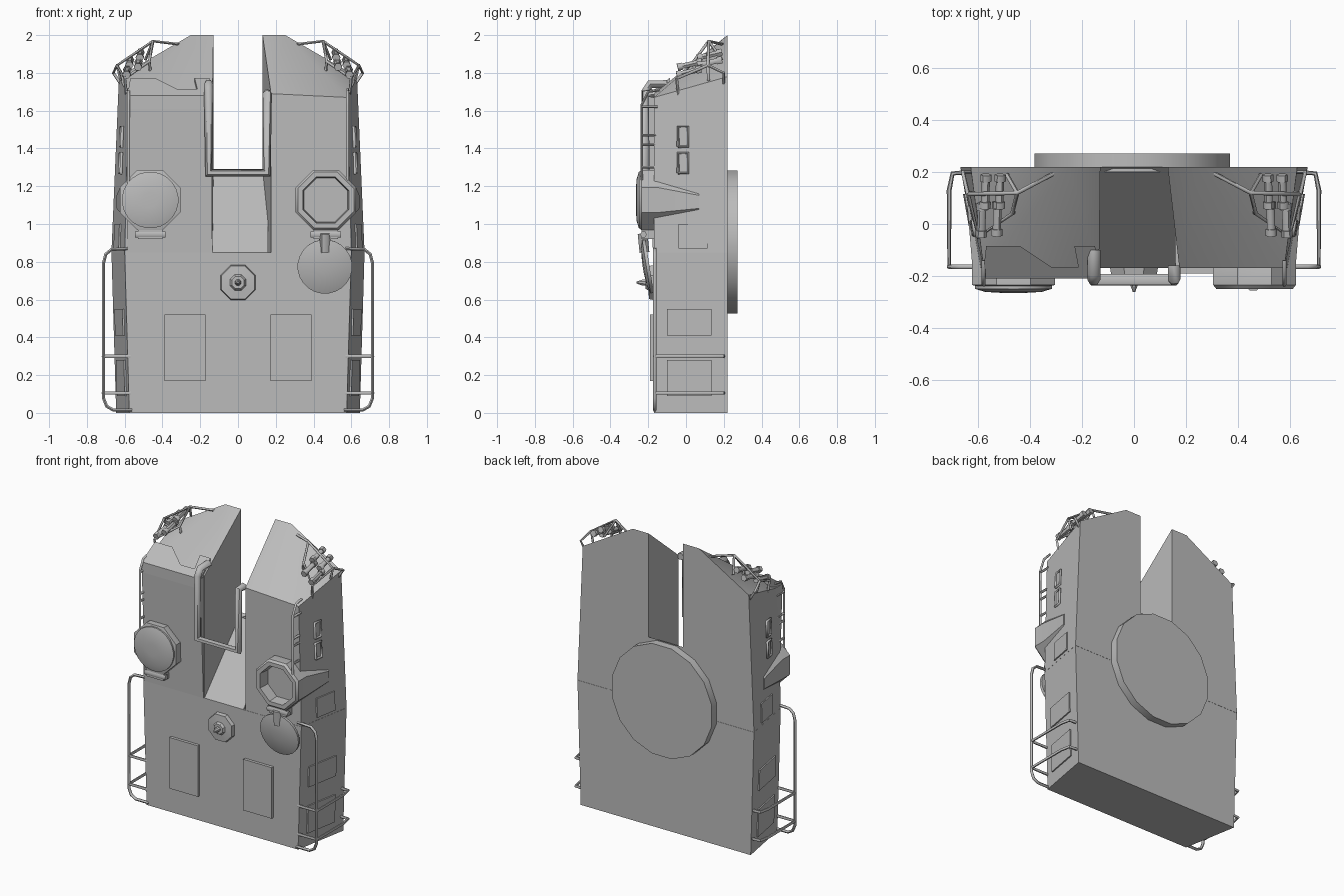
import bpy, bmesh, math
from mathutils import Vector, Matrix

if "Cube" in bpy.data.objects:
    bpy.data.objects.remove(bpy.data.objects["Cube"], do_unlink=True)

GREY = (0.5, 0.5, 0.5, 1)
paint = bpy.data.materials.new("grey_paint")
paint.use_nodes = True
paint.diffuse_color = GREY
paint.node_tree.nodes["Principled BSDF"].inputs["Base Color"].default_value = GREY


def add(name, mesh, angle=35):
    mesh.materials.clear()
    mesh.materials.append(paint)
    for p in mesh.polygons:
        p.use_smooth = True
    mesh.set_sharp_from_angle(angle=math.radians(angle))
    ob = bpy.data.objects.new(name, mesh)
    bpy.context.collection.objects.link(ob)
    return ob


def loft(name, rings, angle=35):
    """Skin a list of equal-length point rings and cap both ends."""
    bm = bmesh.new()
    rows = [[bm.verts.new(p) for p in ring] for ring in rings]
    n = len(rows[0])
    for a, b in zip(rows, rows[1:]):
        for i in range(n):
            bm.faces.new((a[i], a[(i + 1) % n], b[(i + 1) % n], b[i]))
    bm.faces.new(rows[0])
    bm.faces.new(rows[-1])
    bmesh.ops.triangulate(bm, faces=[f for f in bm.faces if len(f.verts) == 5])
    bmesh.ops.recalc_face_normals(bm, faces=bm.faces)
    mesh = bpy.data.meshes.new(name)
    bm.to_mesh(mesh)
    bm.free()
    return add(name, mesh, angle)


def box(name, x, y, z):
    return loft(name, [[(x[0], y[0], h), (x[1], y[0], h), (x[1], y[1], h), (x[0], y[1], h)] for h in z])


def turned(name, steps, sides, angle=35):
    """Rings facing y; each step is (x, y, z, radius)."""
    turn = [2 * math.pi * (i + 0.5) / sides for i in range(sides)]
    return loft(name, [[(x + r * math.cos(t), y, z + r * math.sin(t)) for t in turn]
                       for x, y, z, r in steps], angle)


def rod(name, paths, r=0.009):
    """Round bars swept along one or more paths."""
    cu = bpy.data.curves.new(name, 'CURVE')
    cu.dimensions = '3D'
    cu.bevel_depth, cu.bevel_resolution, cu.use_fill_caps = r, 1, True
    for path in paths:
        sp = cu.splines.new('POLY')
        sp.points.add(len(path) - 1)
        for pt, co in zip(sp.points, path):
            pt.co = (*co, 1)
    tmp = bpy.data.objects.new(name + "_path", cu)
    bpy.context.collection.objects.link(tmp)
    mesh = bpy.data.meshes.new_from_object(tmp.evaluated_get(bpy.context.evaluated_depsgraph_get()))
    bpy.data.objects.remove(tmp)
    return add(name, mesh, 60)


FRONT, BACK, WAIST = -0.17, 0.22, 0.85


def side_x(y, z):
    """Half width of the hull at a depth and height."""
    t = (y - FRONT) / (BACK - FRONT)
    if z < WAIST:
        return 0.575 + 0.025 * z / WAIST + t * 0.07
    k = (z - WAIST) / 0.93
    return 0.6 - 0.02 * k + t * (0.07 - 0.02 * k)


# Lower hull and sloping floor of the centre slot
loft("lower_hull", [[(-side_x(FRONT, z), FRONT, z), (side_x(FRONT, z), FRONT, z),
                     (side_x(BACK, z), BACK, z), (-side_x(BACK, z), BACK, z)] for z in (0, WAIST - 0.001)])
loft("slot_floor", [[(x, BACK, WAIST - 0.05), (x, BACK, 1.29), (x, FRONT, WAIST), (x, FRONT, WAIST - 0.05)]
                    for x in (-0.16, 0.16)])

# Turret rear ring
turned("rear_disc", [(-0.007, 0.2, 0.905, 0.385), (-0.007, 0.272, 0.905, 0.385)], 16)

# Centre hub on the front
turned("front_hub", [(0, FRONT, 0.69, 0.1), (0, -0.195, 0.69, 0.095), (0, -0.2, 0.69, 0.045),
                     (0, -0.215, 0.69, 0.035)], 8)
turned("hub_pin", [(0, -0.2, 0.69, 0.018), (0, -0.235, 0.69, 0.016), (0, -0.262, 0.69, 0.005)], 8)

# Raised cover on the right cheek, with its notched top lip
loft("cheek_cover", [[(-0.585, y, z), (-0.14, y, z), (-0.14, -0.1, z), (-0.585, -0.1, z)]
                     for y, z in ((-0.175, WAIST), (-0.21, 1.68))])
lip = [(-0.585, -0.21), (-0.14, -0.21), (-0.15, -0.085), (-0.23, -0.085), (-0.215, -0.165),
       (-0.32, -0.165), (-0.44, -0.085), (-0.57, -0.085)]
loft("cover_lip", [[(x, y, 1.68 + (y + 0.21) * 0.75 - d) for x, y in lip] for d in (0.07, 0)])

# U-shaped guard across the slot
rod("slot_guard", [[(-0.155, -0.1, 1.74), (-0.155, -0.19, 1.74), (-0.155, -0.215, 1.7), (-0.155, -0.215, 1.27),
                    (0.155, -0.215, 1.27), (0.155, -0.215, 1.69), (0.155, -0.16, 1.69)]], 0.025)

for s, side in ((1, "left"), (-1, "right")):
    # Cheek block beside the slot
    inner = 0.175 if s > 0 else 0.135
    plan = [(0.13, BACK, 2.0), (0.25, BACK, 2.0), (0.63, BACK, 1.78),
            (0.58, FRONT, 1.67), (inner, FRONT, 1.69)]
    base = [(x if i not in (2, 3) else side_x(y, WAIST), y, WAIST) for i, (x, y, z) in enumerate(plan)]
    loft(side + "_cheek", [[(s * x, y, z) for x, y, z in ring] for ring in (base, plan)])

    # Front panel
    box(side + "_front_panel", sorted((s * 0.172, s * 0.388)), (-0.19, FRONT + 0.01), (0.17, 0.52))

    # Plates that follow the sloping hull side
    plates = [(-0.1, 0.135, 0.09, 0.28), (-0.1, 0.135, 0.41, 0.55), (-0.04, 0.115, 0.87, 1.0)]
    for i, (y0, y1, z0, z1) in enumerate(plates):
        loft(f"{side}_side_plate_{i + 1}",
             [[(s * (side_x(y, z) + d), y, z) for y, z in ((y0, z0), (y1, z0), (y1, z1), (y0, z1))]
              for d in (-0.01, 0.009)])

    # Small framed brackets
    for i, z in enumerate((1.27, 1.41)):
        corners = [(-0.042, z), (0.01, z), (0.01, z + 0.105), (-0.042, z + 0.105), (-0.042, z)]
        rod(f"{side}_bracket_{i + 1}", [[(s * (side_x(y, h) + 0.008), y, h) for y, h in corners]], 0.008)
        loft(f"{side}_bracket_pad_{i + 1}",
             [[(s * (side_x(y, h) + d), y, h) for y, h in corners[:4]] for d in (-0.01, 0.006)])

    # Sight housing with a fairing running back along the side
    cx, cz, r = s * 0.465, 1.127, 0.173
    steps = [(s * 0.56, 0.07, cz - 0.01, 0.09), (cx, -0.15, cz, r), (cx, -0.235, cz, r)]
    if s > 0:
        steps += [(cx, -0.25, cz, 0.16), (cx, -0.25, cz, 0.132), (cx, -0.175, cz, 0.125)]
    else:
        steps += [(cx, -0.24, cz, 0.155)]
        turned("closed_lid", [(cx, -0.22, cz, 0.15), (cx, -0.25, cz, 0.15), (cx, -0.262, cz, 0.11),
                              (cx, -0.266, cz, 0.04)], 24)
    turned(side + "_sight_housing", steps, 8)
    rod(side + "_hinge", [[(cx - 0.08, -0.225, 0.945), (cx + 0.08, -0.225, 0.945)]], 0.018)
    box(side + "_hinge_arm", (cx - 0.065, cx + 0.065), (-0.235, FRONT), (0.92, 1.0))

    # Side guard rail: front hoop and two bars running back
    hoop = [(0.57, 0.87), (0.67, 0.865), (0.7, 0.84), (0.713, 0.79), (0.713, 0.08), (0.695, 0.035),
            (0.66, 0.015), (0.56, 0.015)]
    bars = [[(s * x, -0.165, z) for x, z in hoop]]
    for z in (0.105, 0.3):
        bars.append([(s * x, y, z) for x, y in ((0.57, -0.165), (0.713, -0.165), (0.713, 0.13),
                                               (0.7, 0.195), (0.63, 0.2))])
    rod(side + "_guard_rail", bars, 0.0095)

    # Grab rail with rungs on the cheek front
    gx = s * 0.58
    grab = [[(gx, -0.235, 1.2), (gx, -0.235, 1.63), (gx, -0.2, 1.7), (gx, -0.14, 1.71)]]
    grab += [[(gx, -0.235, z), (gx, -0.15, z)] for z in (1.3, 1.42, 1.47, 1.62)]
    rod(side + "_grab_rail", grab, 0.008)

    # Tube launchers on the sloping roof
    for i, (x, y, z) in enumerate([(0.59, -0.05, 1.79), (0.53, -0.045, 1.83), (0.575, 0.06, 1.84),
                                   (0.52, 0.06, 1.88)]):
        a = Vector((s * x, y, z))
        b = a + Vector((-s * 0.004, 0.13, 0.03))
        rod(f"{side}_launch_tube_{i + 1}", [[a, b]], 0.016)
        rod(f"{side}_tube_collars_{i + 1}", [[a, a.lerp(b, 0.2)], [a.lerp(b, 0.8), b]], 0.022)

    # Wire cage around the launchers
    cage = [[(0.3, 0.2, 1.95), (0.45, 0.12, 1.968), (0.64, 0.115, 1.84), (0.62, 0.12, 1.76)],
            [(0.45, 0.12, 1.968), (0.47, 0.04, 1.86), (0.6, -0.05, 1.77), (0.64, 0.115, 1.84)],
            [(0.45, 0.12, 1.968), (0.49, 0.19, 1.87)],
            [(0.64, 0.115, 1.84), (0.66, 0.2, 1.8), (0.62, 0.2, 1.74)],
            [(0.47, 0.04, 1.86), (0.46, 0.05, 1.77)], [(0.6, -0.05, 1.77), (0.59, -0.04, 1.68)]]
    rod(side + "_launcher_cage", [[(s * x, y, z) for x, y, z in p] for p in cage], 0.008)

# Opened lid hanging below the left sight
lid = turned("open_lid", [(0, 0.012, 0, 0.143), (0, -0.005, 0, 0.145), (0, -0.018, 0, 0.1),
                          (0, -0.024, 0, 0.03)], 24, 60)
lid.matrix_world = Matrix.Translation((0.46, -0.205, 0.775)) @ Matrix.Rotation(math.radians(9), 4, 'X')
rod("lid_arm", [[(0.46, -0.23, 0.95), (0.46, -0.22, 0.85)]], 0.03)
